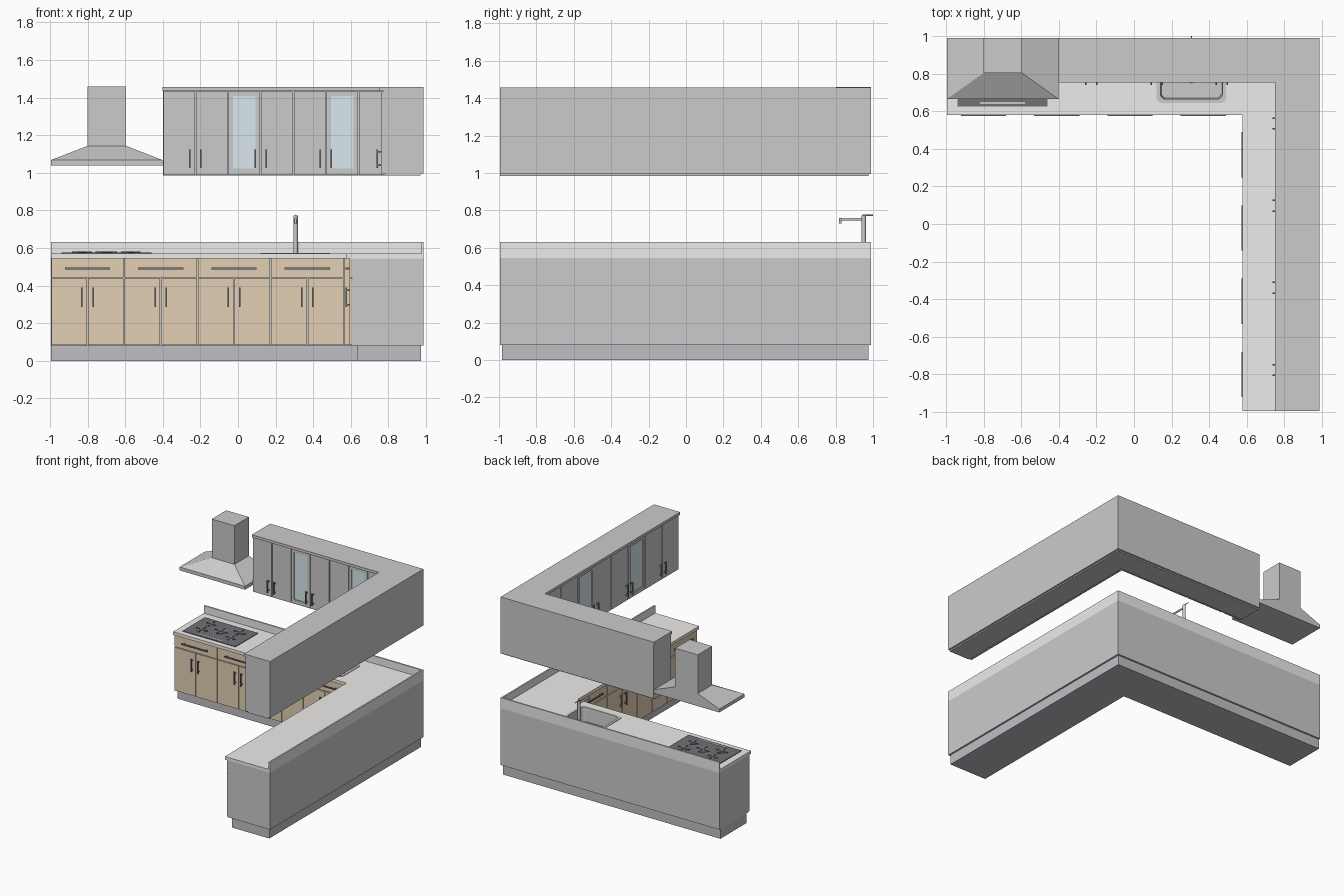
import bpy, bmesh, math
from mathutils import Matrix, Vector

if "Cube" in bpy.data.objects:
    bpy.data.objects.remove(bpy.data.objects["Cube"])

X, Y, END = 0.987, 0.99, -0.995      # wall planes and far end of both legs


def material(name, r, g, b):
    m = bpy.data.materials.new(name)
    m.diffuse_color = (r, g, b, 1)
    m.use_nodes = True
    m.node_tree.nodes["Principled BSDF"].inputs["Base Color"].default_value = m.diffuse_color
    return m


WOOD = material("wood", 0.77, 0.63, 0.46)
STONE = material("stone", 0.85, 0.84, 0.82)
PLINTH = material("plinth", 0.53, 0.53, 0.56)
DARK = material("dark_metal", 0.22, 0.22, 0.24)
BLACK = material("hob_glass", 0.16, 0.16, 0.18)
GLASS = material("glass", 0.70, 0.81, 0.84)


def finish(name, bm, mat=None, smooth=False):
    bmesh.ops.recalc_face_normals(bm, faces=bm.faces[:])
    me = bpy.data.meshes.new(name)
    bm.to_mesh(me)
    bm.free()
    ob = bpy.data.objects.new(name, me)
    bpy.context.collection.objects.link(ob)
    if mat:
        me.materials.append(mat)
    if smooth:
        bpy.ops.object.select_all(action='DESELECT')
        ob.select_set(True)
        bpy.context.view_layer.objects.active = ob
        bpy.ops.object.shade_smooth_by_angle()
    return ob


def boxes(name, spans, mat=None):
    """One object from boxes given as (x0, x1, y0, y1, z0, z1)."""
    bm = bmesh.new()
    for x0, x1, y0, y1, z0, z1 in spans:
        m = Matrix.Translation(((x0 + x1) / 2, (y0 + y1) / 2, (z0 + z1) / 2))
        m = m @ Matrix.Diagonal((abs(x1 - x0), abs(y1 - y0), abs(z1 - z0), 1))
        bmesh.ops.create_cube(bm, size=1, matrix=m)
    return finish(name, bm, mat)


def loft(name, rings, mat=None, cap_first=True, smooth=False):
    """Skin a list of point rings; the last ring is capped."""
    bm = bmesh.new()
    vs = [[bm.verts.new(p) for p in ring] for ring in rings]
    n = len(vs[0])
    for a, b in zip(vs, vs[1:]):
        for i in range(n):
            bm.faces.new((a[i], a[(i + 1) % n], b[(i + 1) % n], b[i]))
    bm.faces.new(vs[-1])
    if cap_first:
        bm.faces.new(vs[0][::-1])
    return finish(name, bm, mat, smooth)


def ell(name, d0, d1, u_back, u_right, z0, z1, mat=None):
    """L-shaped slab between depths d0 and d1 from the walls."""
    pts = [(u_back, Y - d0), (u_back, Y - d1), (X - d1, Y - d1),
           (X - d1, u_right), (X - d0, u_right), (X - d0, Y - d0)]
    return loft(name, [[(x, y, z) for x, y in pts] for z in (z0, z1)], mat)


def rounded(x0, x1, y0, y1, r, z):
    ring = []
    for k, (cx, cy) in enumerate([(x1 - r, y1 - r), (x0 + r, y1 - r), (x0 + r, y0 + r), (x1 - r, y0 + r)]):
        for i in range(7):
            a = (k + i / 6) * math.pi / 2
            ring.append((cx + r * math.cos(a), cy + r * math.sin(a), z))
    return ring


def rods(name, items, mat=None):
    """Cylinders given as (start, end, radius)."""
    bm = bmesh.new()
    for a, b, r in items:
        a, b = Vector(a), Vector(b)
        rot = (b - a).to_track_quat('Z', 'Y').to_matrix().to_4x4()
        bmesh.ops.create_cone(bm, cap_ends=True, segments=24, radius1=r, radius2=r,
                              depth=(b - a).length, matrix=Matrix.Translation((a + b) / 2) @ rot)
    return finish(name, bm, mat, True)


def place(leg, u0, u1, d0, d1, z0, z1):
    """Box along a leg: u runs along the wall, d is depth from it."""
    if leg == "back":
        return (u0, u1, Y - d1, Y - d0, z0, z1)
    return (X - d1, X - d0, u0, u1, z0, z1)


def handle(leg, u0, u1, z0, z1, door, front):
    """Bar pull with two posts, upright or level."""
    out = [place(leg, u0, u1, front - 0.008, front, z0, z1)]
    if z1 - z0 > u1 - u0:
        out += [place(leg, u0, u1, door, front - 0.004, z, z + 0.008) for z in (z0 + 0.01, z1 - 0.018)]
    else:
        out += [place(leg, u, u + 0.008, door, front - 0.004, z0, z1) for u in (u0 + 0.015, u1 - 0.023)]
    return out


# Base: plinth, carcass, worktop and upstand
ell("plinth", 0.014, 0.353, END, END + 0.01, 0, 0.08, PLINTH)
carcass = ell("base_carcass", 0, 0.38, END, END, 0.08, 0.545)
worktop = ell("worktop", 0, 0.41, END, END, 0.545, 0.57, STONE)
ell("upstand", 0, 0.012, END, END, 0.57, 0.632, STONE)

# Base drawers, doors and handles, four units on each leg
g, W = 0.003, 0.3895
for leg in ("back", "right"):
    drawers, doors, pulls = [], [], []
    for i in range(4):
        a = END + i * W
        c, b = a + W / 2, a + W
        drawers.append(place(leg, a + g, b - g, 0.38, 0.393, 0.443, 0.543))
        pulls += handle(leg, c - 0.12, c + 0.12, 0.486, 0.495, 0.393, 0.416)
        for s, e in ((a, c), (c, b)):
            doors.append(place(leg, s + g, e - g, 0.38, 0.393, 0.083, 0.437))
        for s in (-0.03, 0.03):
            pulls += handle(leg, c + s - 0.004, c + s + 0.004, 0.285, 0.39, 0.393, 0.416)
    doors.append(place(leg, END + 4 * W + g, 0.6, 0.38, 0.393, 0.083, 0.543))  # corner filler
    boxes(leg + "_drawers", drawers, WOOD)
    boxes(leg + "_base_doors", doors, WOOD)
    boxes(leg + "_base_handles", pulls, DARK)

# Wall cabinets: light rail, carcass and cornice
ell("wall_light_rail", 0.015, 0.205, -0.4, END, 0.985, 1.0)
ell("wall_carcass", 0, 0.212, -0.4, END, 0.995, 1.435)
ell("cornice", 0, 0.237, -0.402, END, 1.435, 1.457)

# Wall doors in pairs; two doors on each leg are glazed
for leg, start, w, n, glazed in (("back", -0.4, 0.1735, 6, (2, 5)), ("right", END, 0.2185, 8, (2, 5))):
    doors, panes, pulls = [], [], []
    for i in range(n):
        a, b = start + i * w + g, start + (i + 1) * w - g
        z0, z1, t = 0.988, 1.433, 0.024
        if i in glazed:
            doors += [place(leg, a, a + t, 0.212, 0.226, z0, z1),
                      place(leg, b - t, b, 0.212, 0.226, z0, z1),
                      place(leg, a + t, b - t, 0.212, 0.226, z0, z0 + 0.034),
                      place(leg, a + t, b - t, 0.212, 0.226, z1 - t, z1)]
            panes.append(place(leg, a + t, b - t, 0.212, 0.219, z0 + 0.034, z1 - t))
        else:
            doors.append(place(leg, a, b, 0.212, 0.226, z0, z1))
        u = b - 0.026 if i % 2 == 0 else a + 0.026
        pulls += handle(leg, u - 0.004, u + 0.004, 1.025, 1.125, 0.226, 0.25)
    doors.append(place(leg, start + n * w + g, 0.765, 0.212, 0.226, 0.988, 1.433))
    boxes(leg + "_wall_doors", doors)
    boxes(leg + "_glass_panes", panes, GLASS)
    boxes(leg + "_wall_handles", pulls, DARK)

# Cooker hood: rim, slope and chimney in one skin
rect = lambda x0, x1, y0, z: [(x0, y0, z), (x1, y0, z), (x1, Y, z), (x0, Y, z)]
loft("cooker_hood", [rect(-0.995, -0.402, 0.665, 1.04), rect(-0.995, -0.402, 0.665, 1.068),
                     rect(-0.8, -0.595, 0.803, 1.143), rect(-0.8, -0.595, 0.803, 1.46)])

# Hob with burners, pan supports and control strip
boxes("hob", [(-0.94, -0.46, 0.625, 0.915, 0.569, 0.575)], BLACK)
boxes("hob_control_strip", [(-0.82, -0.58, 0.638, 0.65, 0.574, 0.5765)])
caps, bars = [], []
for x, y, r in ((-0.83, 0.72, 0.04), (-0.83, 0.84, 0.03), (-0.57, 0.72, 0.03), (-0.57, 0.84, 0.04), (-0.70, 0.78, 0.045)):
    caps += [((x, y, 0.574), (x, y, 0.577), r), ((x, y, 0.576), (x, y, 0.579), r * 0.6)]
    k = r + 0.012
    bars += [(x - k, x + k, y - 0.002, y + 0.002, 0.574, 0.581), (x - 0.002, x + 0.002, y - k, y + k, 0.574, 0.581)]
rods("burners", caps, DARK)
boxes("pan_supports", bars, BLACK)

# Sink opening cut through worktop and carcass
cutter = loft("sink_cutter", [rounded(0.134, 0.476, 0.658, 0.887, 0.035, z) for z in (0.44, 0.6)])
cutter.hide_render = True
for ob in (worktop, carcass):
    m = ob.modifiers.new("sink_hole", 'BOOLEAN')
    m.operation, m.object, m.solver = 'DIFFERENCE', cutter, 'EXACT'
    bpy.context.view_layer.objects.active = ob
    bpy.ops.object.modifier_apply(modifier=m.name)
bpy.data.objects.remove(cutter)

# Sink bowl with raised rim
loft("sink", [rounded(0.12, 0.49, 0.644, 0.9, 0.03, 0.570), rounded(0.12, 0.49, 0.644, 0.9, 0.03, 0.574),
              rounded(0.14, 0.47, 0.664, 0.88, 0.03, 0.574), rounded(0.145, 0.465, 0.669, 0.875, 0.03, 0.46)],
     cap_first=False, smooth=True)
rods("sink_drain", [((0.305, 0.77, 0.458), (0.305, 0.77, 0.463), 0.022)], DARK)

# Tap: post, spout, nozzle and lever
tx = 0.306
rods("tap", [((tx, 0.95, 0.57), (tx, 0.95, 0.772), 0.012), ((tx, 0.95, 0.752), (tx, 0.818, 0.752), 0.007),
             ((tx, 0.825, 0.757), (tx, 0.825, 0.73), 0.007), ((tx, 0.945, 0.774), (tx, 1.0, 0.774), 0.003)])
